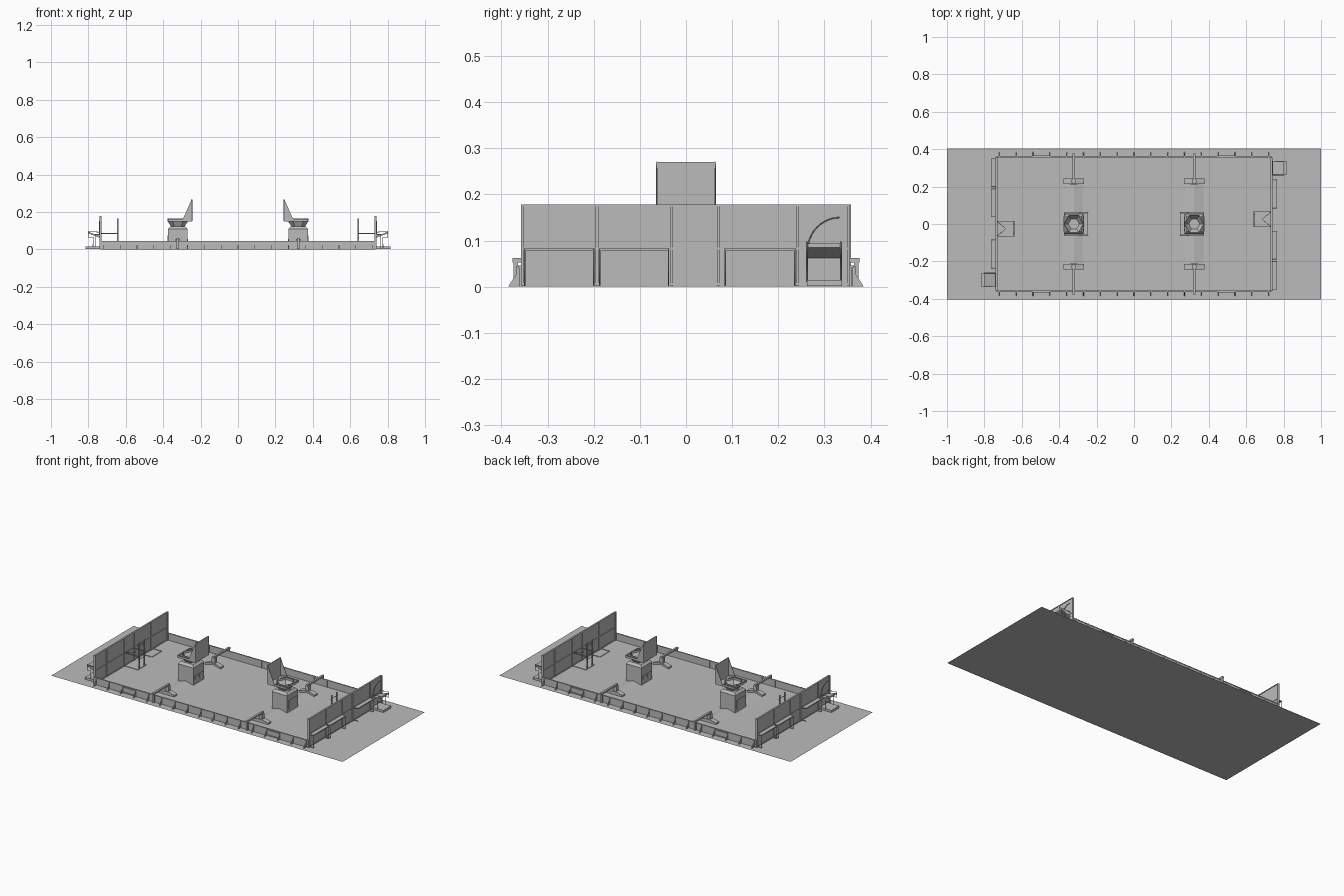
import bpy, math
from mathutils import Vector

cube = bpy.data.objects.get("Cube")
if cube:
    bpy.data.objects.remove(cube, do_unlink=True)


def material(name, c):
    m = bpy.data.materials.new(name)
    m.use_nodes = True
    m.diffuse_color = (c, c, c, 1)
    m.node_tree.nodes["Principled BSDF"].inputs["Base Color"].default_value = (c, c, c, 1)
    return m


GREY = material("plain grey", 0.5)


def mesh(name, verts, faces):
    me = bpy.data.meshes.new(name)
    me.from_pydata(verts, [], faces)
    me.materials.append(GREY)
    ob = bpy.data.objects.new(name, me)
    bpy.context.collection.objects.link(ob)
    return ob


def prism(name, a, b):
    """Solid between two matching outlines."""
    n = len(a)
    faces = [tuple(range(n))[::-1], tuple(range(n, 2 * n))]
    faces += [(i, (i + 1) % n, n + (i + 1) % n, n + i) for i in range(n)]
    ob = mesh(name, [tuple(v) for v in a + b], faces)
    import bmesh
    bm = bmesh.new()
    bm.from_mesh(ob.data)
    bmesh.ops.recalc_face_normals(bm, faces=bm.faces)
    bm.to_mesh(ob.data)
    bm.free()
    return ob


def box(name, s, x, y, z):
    """Box by its ranges; s = -1 turns it half a turn about z."""
    ring = [(x[0], y[0]), (x[1], y[0]), (x[1], y[1]), (x[0], y[1])]
    return prism(name, [(s * p, s * q, z[0]) for p, q in ring],
                 [(s * p, s * q, z[1]) for p, q in ring])


def extrude_y(name, s, outline, y):
    """Outline in x, z stretched along y."""
    return prism(name, [(s * p, s * y[0], q) for p, q in outline],
                 [(s * p, s * y[1], q) for p, q in outline])


def tube(name, s, points, r):
    cu = bpy.data.curves.new(name, "CURVE")
    cu.dimensions = "3D"
    cu.bevel_depth = r
    cu.bevel_resolution = 1
    cu.use_fill_caps = True
    sp = cu.splines.new("POLY")
    sp.points.add(len(points) - 1)
    for p, (x, y, z) in zip(sp.points, points):
        p.co = (s * x, s * y, z, 1)
    cu.materials.append(GREY)
    ob = bpy.data.objects.new(name, cu)
    bpy.context.collection.objects.link(ob)


# Ground sheet and raised field floor
mesh("ground_sheet", [(-1, -.403, 0), (1, -.403, 0), (1, .403, 0), (-1, .403, 0)], [(0, 1, 2, 3)])
box("field_floor", 1, (-.735, .735), (-.36, .36), (.0005, .002))

for s in (1, -1):
    side = "left" if s > 0 else "right"

    def part(name):
        return side + "_" + name

    # Long guardrail with posts and sloping feet
    box(part("guardrail"), s, (-.735, .735), (-.362, -.358), (.002, .045))
    box(part("guardrail_cap"), s, (-.735, .735), (-.364, -.356), (.042, .046))
    for i in range(17):
        x = -.72 + i * .09
        box(part("rail_post"), s, (x - .003, x + .003), (-.367, -.356), (.002, .045))
        prism(part("rail_foot"),
              [(s * (x - .002), s * q, z) for q, z in ((-.36, .04), (-.385, .001), (-.36, .001))],
              [(s * (x + .002), s * q, z) for q, z in ((-.36, .04), (-.385, .001), (-.36, .001))])
    for x in (-.495, .495):
        for z in (.005, .036):
            box(part("gate_bar"), s, (x - .045, x + .045), (-.366, -.362), (z, z + .003))

    # Tall end wall with posts, rails and shelves
    box(part("end_wall"), s, (.733, .737), (-.358, .356), (.002, .177))
    for y in (-.355, -.193, -.031, .07, .242, .353):
        box(part("wall_post"), s, (.729, .741), (y - .003, y + .003), (.002, .178))
    for z in (.004, .081, .174):
        box(part("wall_rail"), s, (.73, .74), (-.356, .356), (z, z + .004))
    for a, b in ((-.35, -.2), (-.187, -.038), (.085, .236)):
        box(part("station_shelf"), s, (.737, .765), (a, b), (.077, .083))
        for y in (a, b):
            tube(part("shelf_leg"), s, [(.737, y, .082), (.764, y, .08), (.764, y, .003),
                                        (.737, y, .003)], .0015)

    # Corner feeder chute
    box(part("feeder_base"), s, (.737, .815), (.262, .338), (.002, .015))
    extrude_y(part("feeder_chute"), s,
              [(.737, .062), (.8, .085), (.8, .094), (.737, .071)], (.264, .334))
    for y in (.262, .336):
        tube(part("feeder_frame"), s, [(.737, y, .092), (.8, y, .097), (.8, y, .064),
                                      (.775, y, .064), (.775, y, .01)], .002)
    arc = [math.radians(90 + 9 * i) for i in range(11)]
    tube(part("feeder_arc"), s,
         [(.741, .334 + .07 * math.cos(t), .08 + .07 * math.sin(t)) for t in arc], .0015)

    # Climbing tower against the end wall
    box(part("tower_base"), s, (.64, .733), (-.017, .067), (.002, .005))
    for y in (-.015, .065):
        box(part("tower_arm"), s, (.64, .733), (y - .002, y + .002), (.083, .088))
    box(part("tower_crossbar"), s, (.64, .645), (-.015, .065), (.083, .088))
    for y in (0, .05):
        box(part("tower_upright"), s, (.64, .647), (y - .003, y + .003), (.002, .165))
    for z in (.061, .102, .143):
        tube(part("tower_rung"), s, [(.643, -.012, z), (.643, .062, z)], .0018)
    tube(part("tower_brace"), s, [(.733, -.015, .085), (.685, .025, .085), (.733, .065, .085)], .0015)

    # Low storage frame on the floor
    for y in (-.215, -.12):
        box(part("storage_edge"), s, (.675, .733), (y - .002, y + .002), (.002, .005))
    box(part("storage_front"), s, (.673, .677), (-.217, -.118), (.002, .005))

    # Goal body with tapered shoulders
    cx = .322

    def square(r, z):
        return [(s * (cx + a * r), b * r, z) for a, b in ((-1, -1), (1, -1), (1, 1), (-1, 1))]

    prism(part("goal_body"), square(.053, .002), square(.053, .108))
    prism(part("goal_shoulder"), square(.053, .108), square(.041, .122))
    for y in (-.032, -.011, .011, .032):
        box(part("goal_outlet"), s, (.267, .27), (y - .008, y + .008), (.03, .055))
    box(part("goal_panel"), s, (.374, .377), (-.04, .04), (.02, .075))

    # Open six-sided funnel
    def hexagon(r, z):
        return [(s * (cx + r * math.cos(k * math.pi / 3)), r * math.sin(k * math.pi / 3), z)
                for k in range(6)]

    rings = hexagon(.036, .122) + hexagon(.055, .152) + hexagon(.055, .165)
    rings += hexagon(.051, .165) + hexagon(.051, .152) + hexagon(.03, .126)
    faces = [(6 * r + i, 6 * r + (i + 1) % 6, 6 * r + 6 + (i + 1) % 6, 6 * r + 6 + i)
             for r in range(5) for i in range(6)]
    mesh(part("goal_funnel"), rings, faces + [tuple(range(30, 36))])
    for y in (-.06, .06):
        box(part("funnel_rim"), s, (.255, .374), (y - .003, y + .003), (.15, .163))
    box(part("funnel_rim"), s, (.371, .375), (-.06, .06), (.15, .163))

    # Backboard with triangular wings
    box(part("backboard"), s, (.246, .249), (-.063, .063), (.152, .27))
    for y in (-.063, .063):
        extrude_y(part("backboard_wing"), s, [(.246, .272), (.246, .15), (.3, .15)],
                  (y - .001, y + .001))
        tube(part("backboard_pole"), s, [(.247, y, .152), (.247, y, .268)], .0025)

    # Low ramps, dividers and overhead arms on both sides of the goal
    for t in (-1, 1):
        extrude_y(part("floor_ramp"), s, [(.272, .002), (.322, .015), (.372, .002)],
                  (t * .054, t * .212))
        extrude_y(part("divider_base"), s,
                  [(.268, .002), (.376, .002), (.376, .012), (.338, .022), (.306, .022), (.268, .012)],
                  (t * .213, t * .243))
        box(part("divider_post"), s, (.311, .333), (t * .218, t * .238), (.02, .055))
        box(part("overhead_arm"), s, (.316, .328), (t * .214, t * .376), (.052, .062))
        box(part("arm_support"), s, (.316, .328), (t * .364, t * .374), (.002, .055))
